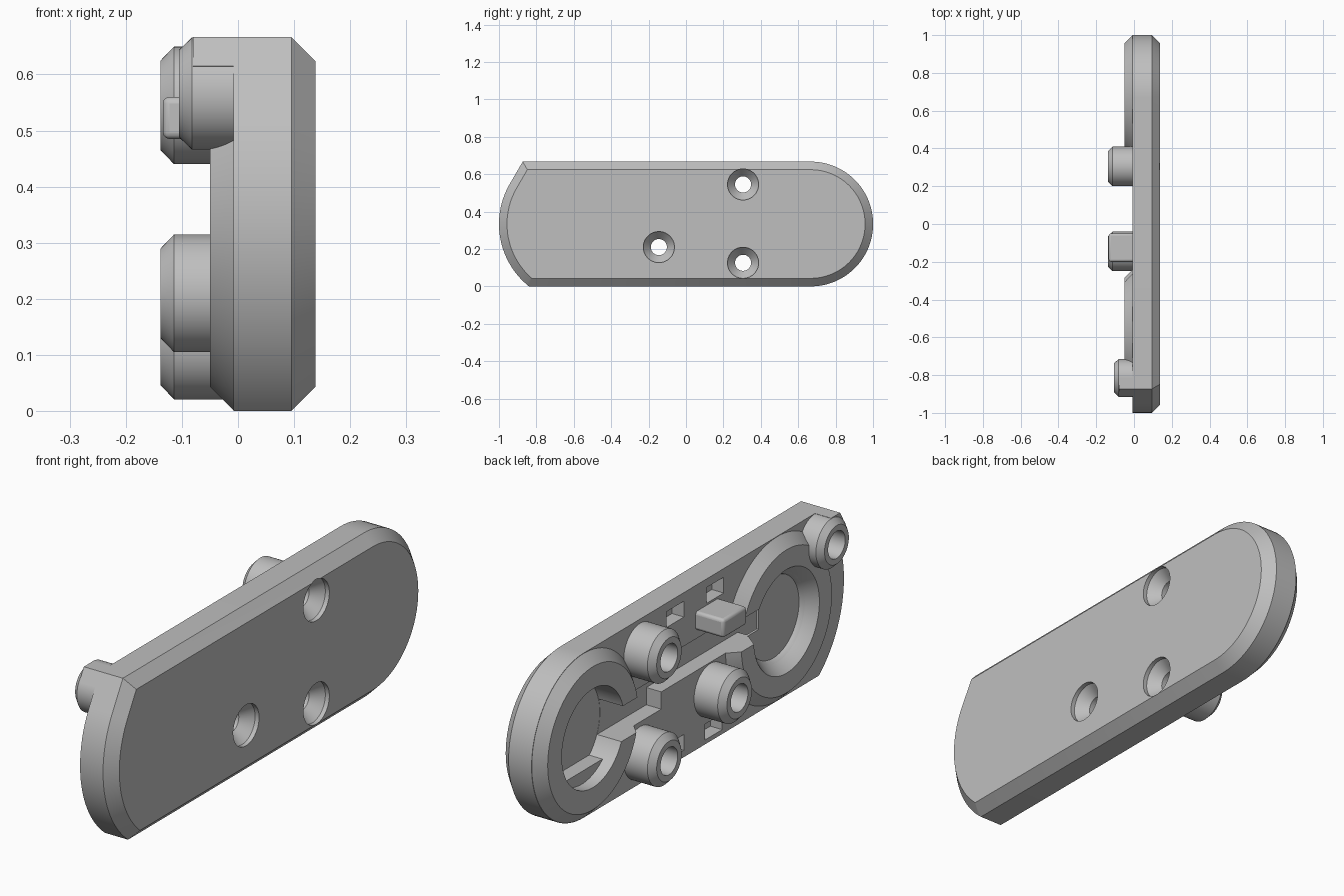
import bpy, bmesh, math

if "Cube" in bpy.data.objects:
    bpy.data.objects.remove(bpy.data.objects["Cube"], do_unlink=True)

grey = bpy.data.materials.new("light_grey")
grey.use_nodes = True
grey.diffuse_color = (0.52, 0.52, 0.52, 1)
grey.node_tree.nodes["Principled BSDF"].inputs["Base Color"].default_value = (0.52, 0.52, 0.52, 1)

BACK, FACE, RIM, FLOOR = -0.008, 0.138, -0.05, 0.06   # depths along x
H = 0.667
MID = H / 2
REAR, FRONT = 0.667, -0.573                           # socket centres along y


def finish(name, bm):
    bmesh.ops.recalc_face_normals(bm, faces=bm.faces)
    mesh = bpy.data.meshes.new(name)
    bm.to_mesh(mesh)
    bm.free()
    ob = bpy.data.objects.new(name, mesh)
    bpy.context.collection.objects.link(ob)
    mesh.materials.append(grey)
    return ob


def prism(name, outline, x0, x1, chamfer=0):
    """Extrude a (y, z) outline along x, optionally chamfering the x1 rim."""
    bm = bmesh.new()
    ends = [[bm.verts.new((x, y, z)) for y, z in outline] for x in (x0, x1)]
    caps = [bm.faces.new(e) for e in ends]
    n = len(outline)
    for i in range(n):
        j = (i + 1) % n
        bm.faces.new((ends[0][i], ends[0][j], ends[1][j], ends[1][i]))
    bmesh.ops.recalc_face_normals(bm, faces=bm.faces)
    if chamfer:
        bmesh.ops.bevel(bm, geom=list(caps[1].edges), offset=chamfer,
                        segments=1, affect='EDGES')
    return finish(name, bm)


def box(name, x0, x1, y0, y1, z0, z1):
    return prism(name, [(y0, z0), (y1, z0), (y1, z1), (y0, z1)], x0, x1)


def lathe(name, profile, y, z, sides=64):
    """Revolve (x, radius) points about an axis parallel to x."""
    bm = bmesh.new()
    rings = []
    for x, r in profile:
        rings.append([bm.verts.new((x, y + r * math.cos(a), z + r * math.sin(a)))
                      for a in (math.tau * (i + 0.5) / sides for i in range(sides))])
    for a, b in zip(rings, rings[1:]):
        for i in range(sides):
            j = (i + 1) % sides
            bm.faces.new((a[i], a[j], b[j], b[i]))
    bm.faces.new(rings[0])
    bm.faces.new(rings[-1])
    return finish(name, bm)


def cut(ob, cutters):
    for c in cutters:
        mod = ob.modifiers.new("cut", 'BOOLEAN')
        mod.operation = 'DIFFERENCE'
        mod.solver = 'EXACT'
        mod.object = c
        bpy.context.view_layer.objects.active = ob
        bpy.ops.object.modifier_apply(modifier=mod.name)


def arc(cy, r, start, end, steps):
    return [(cy + r * math.cos(math.radians(start + (end - start) * i / steps)),
             MID + r * math.sin(math.radians(start + (end - start) * i / steps)))
            for i in range(steps + 1)]


# Plate: round rear end, shallow front arc with a slanted top corner
outline = arc(REAR, MID, -90, 90, 48) + [(-0.873, H)] + arc(FRONT, 0.427, 150, 231.3, 32)
plate = prism("plate", outline, BACK, FACE, 0.043)

# Raised socket rings
ring_profile = [(0.02, 0.29), (BACK, 0.332), (RIM, 0.29)]
rear_ring = lathe("rear_ring", ring_profile, REAR, MID, 96)
front_ring = lathe("front_ring", ring_profile, FRONT, MID, 96)

# Sockets: plain bore at the rear, funnel over a faceted pocket at the front
rear_socket = lathe("rear_socket_cutter", [(-0.1, 0.2), (FLOOR, 0.2)], REAR, MID)
front_funnel = lathe("front_funnel_cutter",
                     [(-0.1, 0.235), (RIM, 0.21), (0.0, 0.17), (0.01, 0.165)], FRONT, MID)
front_pocket = lathe("front_pocket_cutter", [(-0.02, 0.17), (FLOOR, 0.17)], FRONT, MID, 8)

# Stepped channel linking the sockets
channel = prism("channel_cutter",
                [(0.55, 0.25), (0.17, 0.25), (0.17, 0.32), (-0.48, 0.32), (-0.48, 0.45),
                 (0.24, 0.45), (0.24, 0.39), (0.55, 0.39)], -0.2, FLOOR - 0.001)

# Small square pockets
pockets = [box("pocket_cutter", -0.1, 0.045, y - 0.055, y + 0.055, z - 0.032, z + 0.032)
           for y, z in ((0.08, 0.6), (-0.175, 0.6), (0.08, 0.06), (-0.165, 0.05))]

# Hollow screw bosses with countersunk holes through the plate
bores = []
for name, y, z in (("upper_boss", 0.305, 0.545), ("lower_boss", 0.305, 0.126),
                   ("middle_boss", -0.145, 0.21)):
    boss = lathe(name, [(0.02, 0.105), (-0.114, 0.105), (-0.138, 0.08)], y, z)
    bore = lathe("bore_cutter", [(-0.2, 0.055), (-0.03, 0.055), (-0.03, 0.043), (0.075, 0.043),
                                 (0.12, 0.083), (0.2, 0.083)], y, z, 48)
    cut(boss, [bore])
    bores.append(bore)

# Blind corner boss with a wedge filling the slanted corner
corner_boss = lathe("corner_boss", [(0.02, 0.1), (-0.082, 0.1), (-0.105, 0.078)], -0.815, 0.566)
corner_bore = lathe("corner_bore_cutter", [(-0.2, 0.055), (-0.02, 0.055)], -0.815, 0.566, 48)
corner_wedge = prism("corner_wedge", [(-0.815, 0.566), (-0.815, H), (-0.873, H), (-0.903, 0.615)],
                     0.02, -0.08)

cut(plate, [rear_socket, front_funnel, front_pocket, channel] + pockets + bores)
cut(rear_ring, [rear_socket, channel])
cut(front_ring, [front_funnel, channel, corner_bore])
cut(corner_boss, [corner_bore])
cut(corner_wedge, [corner_bore])

# Flat seat inside the rear socket
box("rear_socket_seat", 0.0, 0.07, 0.535, 0.8, 0.13, 0.185)

# Projecting tab with softened edges
tab = box("locating_tab", 0.02, -0.134, -0.2, -0.05, 0.485, 0.56)
bevel = tab.modifiers.new("soft_edges", 'BEVEL')
bevel.width = 0.012
bevel.segments = 3

for ob in [o for o in bpy.data.objects if "cutter" in o.name]:
    bpy.data.objects.remove(ob, do_unlink=True)

# Smooth curved walls, crisp edges
bpy.ops.object.select_all(action='DESELECT')
for ob in bpy.context.scene.objects:
    if ob.type == 'MESH':
        ob.select_set(True)
        bpy.context.view_layer.objects.active = ob
bpy.ops.object.shade_smooth_by_angle(angle=math.radians(28))
